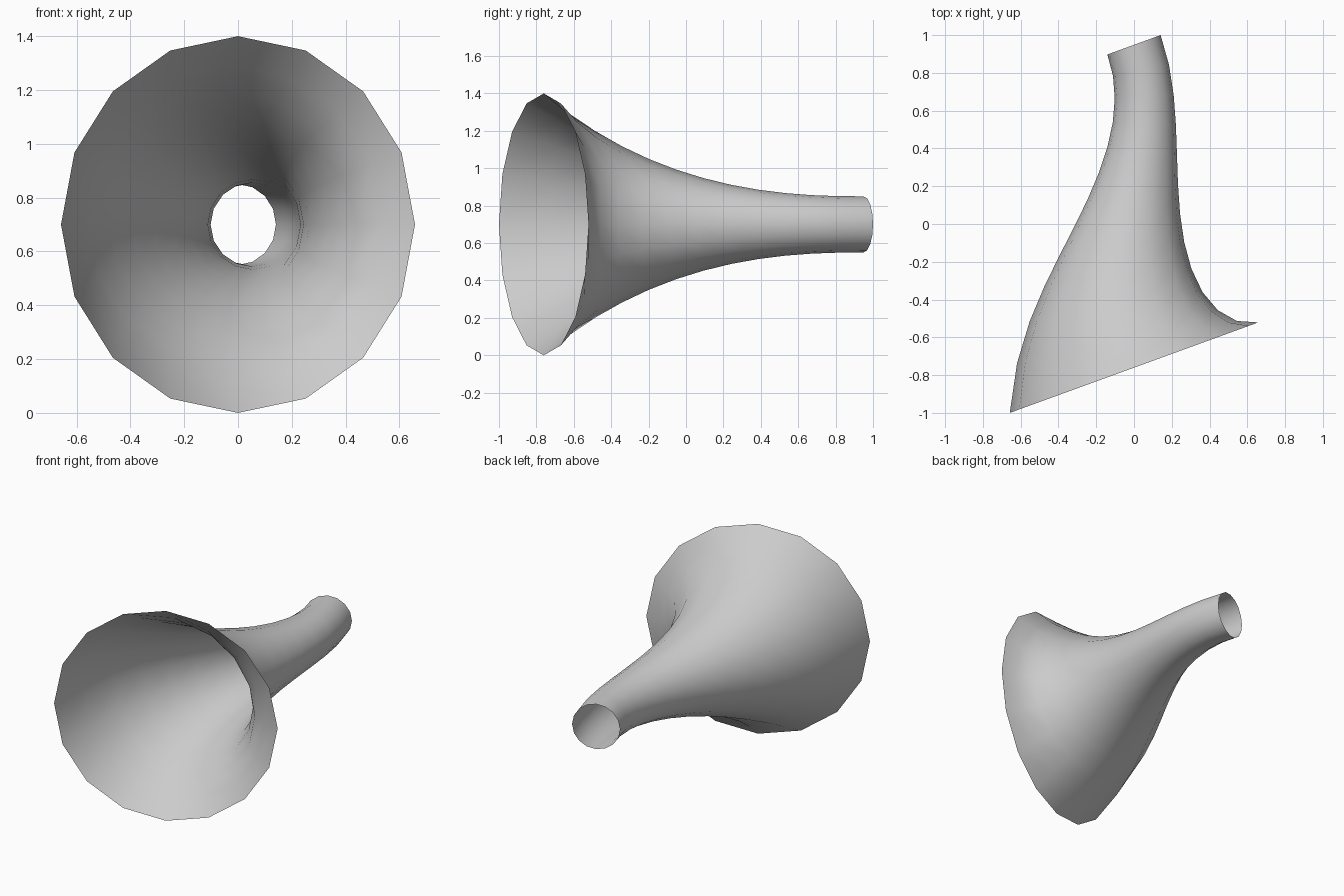
import bpy, bmesh
from math import sin, cos, pi, radians
from mathutils import Vector

if "Cube" in bpy.data.objects:
    bpy.data.objects.remove(bpy.data.objects["Cube"])

SIDES, RINGS = 16, 12
R_MOUTH, R_END, TILT = 0.70, 0.15, radians(20)
HEIGHT = R_MOUTH

# S-shaped centre line, leaving both openings square to their rims
axis = Vector((-sin(TILT), cos(TILT), 0))
p0 = Vector((0, -1 + R_MOUTH * sin(TILT), HEIGHT))
p3 = Vector((0, 1 - R_END * sin(TILT), HEIGHT))
handle = (p3 - p0).length / 3
p1, p2 = p0 + axis * handle, p3 - axis * handle


def path(t):
    u = 1 - t
    point = p0 * u**3 + p1 * 3 * u * u * t + p2 * 3 * u * t * t + p3 * t**3
    tangent = (p1 - p0) * u * u + (p2 - p1) * 2 * u * t + (p3 - p2) * t * t
    return point, tangent.normalized()


# Flared horn: rings swept along the path, open at both ends
bm = bmesh.new()
rings = []
for i in range(RINGS + 1):
    t = i / RINGS
    centre, tangent = path(t)
    side = Vector((tangent.y, -tangent.x, 0))
    r = R_END + (R_MOUTH - R_END) * (1 - t) ** 2.5
    rings.append([bm.verts.new(centre + side * r * cos(a) + Vector((0, 0, r * sin(a))))
                  for a in (2 * pi * k / SIDES for k in range(SIDES))])
for a, b in zip(rings, rings[1:]):
    for k in range(SIDES):
        n = (k + 1) % SIDES
        bm.faces.new((a[n], a[k], b[k], b[n])).smooth = True

# Make the normals point away from the centre line
face = rings[-1][0].link_faces[0]
bm.normal_update()
if face.normal.dot(face.calc_center_median() - path(1 - 0.5 / RINGS)[0]) < 0:
    bmesh.ops.reverse_faces(bm, faces=bm.faces[:])

mesh = bpy.data.meshes.new("horn")
bm.to_mesh(mesh)
bm.free()
bpy.context.collection.objects.link(bpy.data.objects.new("horn", mesh))
